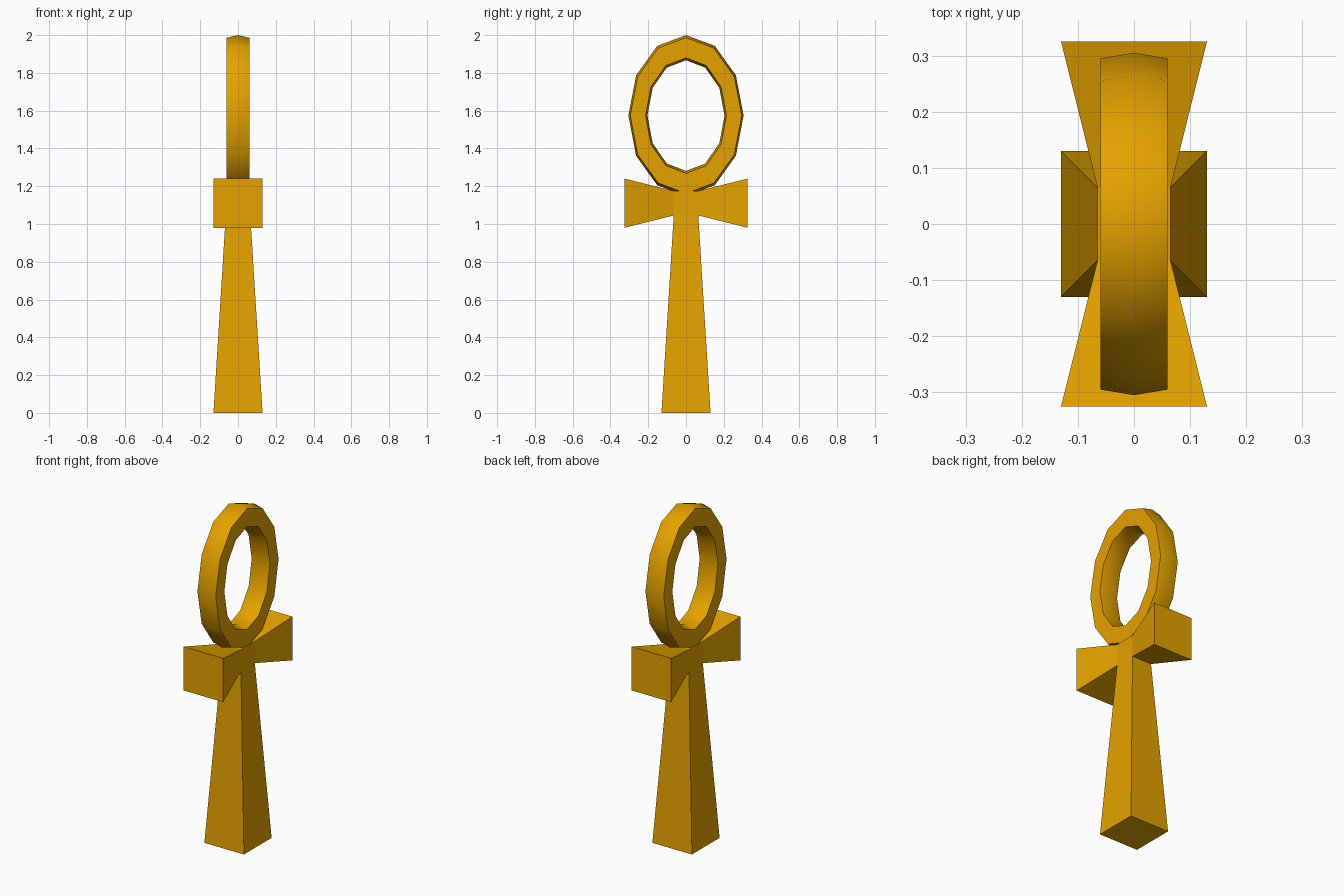
import bpy, bmesh, math
from mathutils import Vector

if "Cube" in bpy.data.objects:
    bpy.data.objects.remove(bpy.data.objects["Cube"])

gold = bpy.data.materials.new("gold")
gold.diffuse_color = (0.78, 0.36, 0.0, 1)
gold.use_nodes = True
gold.node_tree.nodes["Principled BSDF"].inputs["Base Color"].default_value = gold.diffuse_color


def make_object(name, bm):
    bmesh.ops.recalc_face_normals(bm, faces=bm.faces)
    mesh = bpy.data.meshes.new(name)
    bm.to_mesh(mesh)
    bm.free()
    mesh.materials.append(gold)
    obj = bpy.data.objects.new(name, mesh)
    bpy.context.collection.objects.link(obj)
    return obj


# Cross: a small hub cube with a long stem and two arms that all flare to double width
HUB, HUB_Z = 0.065, 1.11
bm = bmesh.new()
bmesh.ops.create_cube(bm, size=2 * HUB)


def flare_arm(bm, direction, length):
    direction = Vector(direction)
    bm.normal_update()
    face = max(bm.faces, key=lambda f: f.normal.dot(direction))
    new = bmesh.ops.extrude_discrete_faces(bm, faces=[face])["faces"][0]
    for v in new.verts:
        along = direction * v.co.dot(direction)
        v.co = (v.co - along) * 2 + along + direction * length


flare_arm(bm, (0, 1, 0), 0.26)
flare_arm(bm, (0, -1, 0), 0.26)
flare_arm(bm, (0, 0, -1), HUB_Z - HUB)
bmesh.ops.translate(bm, verts=bm.verts, vec=(0, 0, HUB_Z))
make_object("flared_cross", bm)

# Loop: a six-point ridged section swept round a twelve-sided oval
SIDES = 12
LOOP_Z = 1.574
# (x, half width in y, half height in z)
SECTION = [(0, 0.305, 0.426), (0.06, 0.295, 0.412), (0.06, 0.214, 0.306),
           (0, 0.204, 0.293), (-0.06, 0.214, 0.306), (-0.06, 0.295, 0.412)]
bm = bmesh.new()
rings = []
for i in range(SIDES):
    a = 2 * math.pi * i / SIDES
    rings.append([bm.verts.new((x, ry * math.sin(a), LOOP_Z + rz * math.cos(a)))
                  for x, ry, rz in SECTION])
for i in range(SIDES):
    r, s = rings[i], rings[(i + 1) % SIDES]
    for j in range(6):
        k = (j + 1) % 6
        bm.faces.new((r[j], r[k], s[k], s[j]))
loop = make_object("oval_loop", bm)

# Round the loop's shading while keeping its side edges crisp
bpy.context.view_layer.objects.active = loop
loop.select_set(True)
bpy.ops.object.shade_smooth_by_angle(angle=math.radians(50))
